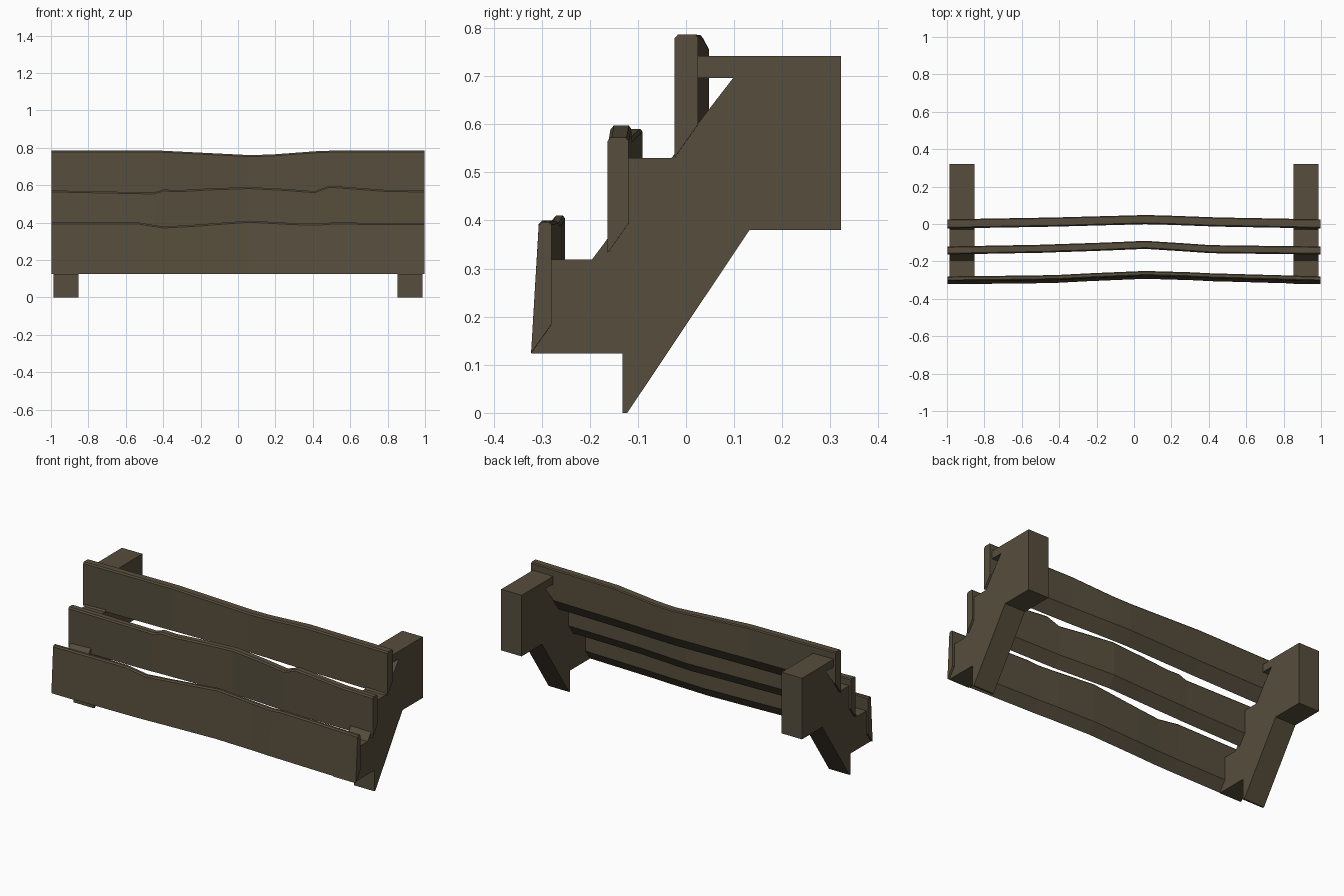
import bpy, bmesh

wood = bpy.data.materials.new("dark weathered wood")
wood.diffuse_color = (0.095, 0.076, 0.046, 1)


def add_object(name, bm):
    bmesh.ops.recalc_face_normals(bm, faces=bm.faces[:])
    me = bpy.data.meshes.new(name)
    bm.to_mesh(me)
    bm.free()
    me.materials.append(wood)
    ob = bpy.data.objects.new(name, me)
    bpy.context.collection.objects.link(ob)
    return ob


def loft(name, rings):
    """Skin a list of equal-length closed rings and cap both ends."""
    bm = bmesh.new()
    vs = [[bm.verts.new(p) for p in r] for r in rings]
    n = len(vs[0])
    for a, b in zip(vs, vs[1:]):
        for i in range(n):
            j = (i + 1) % n
            bm.faces.new((a[i], a[j], b[j], b[i]))
    bm.faces.new(vs[0])
    bm.faces.new(vs[-1][::-1])
    return add_object(name, bm)


# Side supports: sawtooth stringer with foot, top bar and rear post
profile = [(-0.322, 0.123), (-0.132, 0.123), (-0.132, 0.0), (-0.122, 0.0),
           (0.132, 0.38), (0.322, 0.38), (0.322, 0.742), (-0.005, 0.742),
           (-0.005, 0.696), (0.098, 0.696), (-0.03, 0.53), (-0.12, 0.53),
           (-0.12, 0.42), (-0.195, 0.319), (-0.28, 0.319), (-0.28, 0.185)]
for side, s in (("left", -1), ("right", 1)):
    loft(side + "_stringer", [[(s * x, y, z) for y, z in profile] for x in (0.852, 0.986)])


# Planks: bowed boards with an uneven top edge and a slanted underside
def plank(name, front, back, bottom, lean, stations):
    slope = 1.42 * (back - front)
    rings = []
    for x, bow, top in stations:
        f, b = front + bow, back + bow
        rings.append([(x, f, bottom), (x, f + lean, top - 0.008),
                      (x, f + lean + 0.007, top), (x, b - 0.005, top),
                      (x, b, top - 0.006), (x, b, bottom + slope)])
    return loft(name, rings)


plank("bottom_plank", -0.322, -0.28, 0.124, 0.016,
      [(-0.998, 0, 0.40), (-0.53, 0.005, 0.40), (-0.40, 0.008, 0.379),
       (-0.25, 0.016, 0.387), (0.06, 0.029, 0.41), (0.30, 0.022, 0.397),
       (0.42, 0.016, 0.394), (0.50, 0.014, 0.40), (0.998, 0, 0.397)])
plank("middle_plank", -0.163, -0.12, 0.332, 0.0,
      [(-0.998, 0, 0.572), (-0.45, 0.010, 0.561), (-0.40, 0.013, 0.577),
       (-0.32, 0.015, 0.573), (-0.15, 0.021, 0.583), (0.06, 0.030, 0.59),
       (0.25, 0.018, 0.58), (0.41, 0.007, 0.568), (0.49, 0.006, 0.597),
       (0.80, 0.002, 0.574), (0.998, 0, 0.572)])
plank("top_plank", -0.024, 0.025, 0.53, 0.0,
      [(-0.998, 0, 0.786), (-0.42, 0.010, 0.785), (0.06, 0.023, 0.761),
       (0.18, 0.020, 0.764), (0.45, 0.010, 0.784), (0.998, 0, 0.786)])
